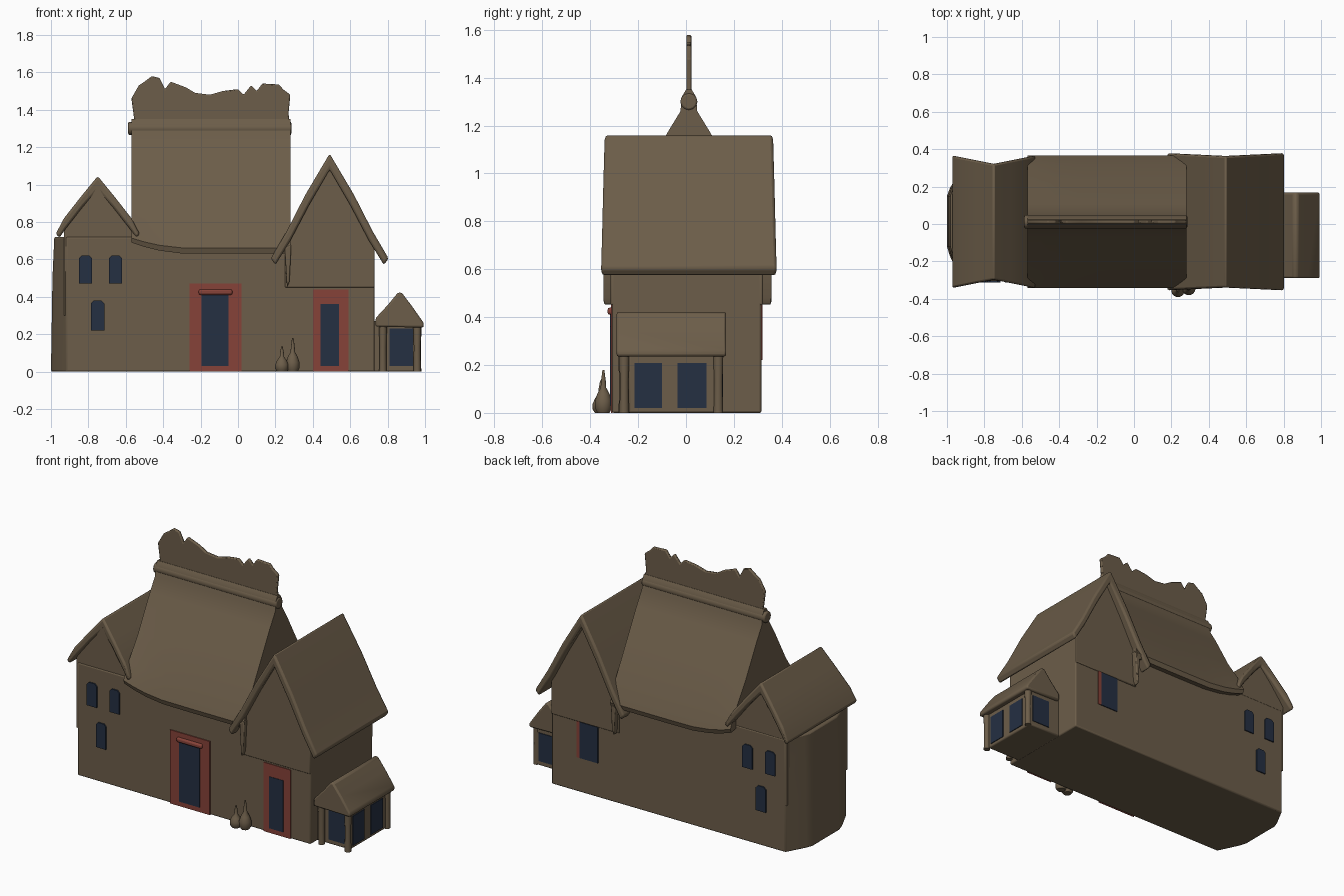
import bpy, bmesh, math
from mathutils import Vector

cube = bpy.data.objects.get("Cube")
if cube:
    bpy.data.objects.remove(cube, do_unlink=True)


def material(name, rgb):
    m = bpy.data.materials.new(name)
    m.use_nodes = True
    m.diffuse_color = (*rgb, 1)
    m.node_tree.nodes["Principled BSDF"].inputs["Base Color"].default_value = (*rgb, 1)
    return m


BROWN = material("brown_plaster", (0.15, 0.11, 0.067))
RED = material("faded_red", (0.24, 0.055, 0.04))
BLUE = material("dark_blue", (0.018, 0.029, 0.055))


def finish(name, bm, mat, bevel=0, segments=2):
    bmesh.ops.recalc_face_normals(bm, faces=bm.faces)
    mesh = bpy.data.meshes.new(name)
    bm.to_mesh(mesh)
    bm.free()
    mesh.materials.append(mat)
    ob = bpy.data.objects.new(name, mesh)
    bpy.context.collection.objects.link(ob)
    bpy.ops.object.select_all(action="DESELECT")
    bpy.context.view_layer.objects.active = ob
    ob.select_set(True)
    bpy.ops.object.shade_smooth_by_angle(angle=math.radians(35))
    if bevel:
        mod = ob.modifiers.new("soft_edges", "BEVEL")
        mod.width, mod.segments = bevel, segments
        mod.limit_method = "ANGLE"
    return ob


def loft(name, rings, mat, bevel=0):
    """Skin a list of closed rings and cap both ends."""
    bm = bmesh.new()
    rows = [[bm.verts.new(p) for p in ring] for ring in rings]
    n = len(rows[0])
    for a, b in zip(rows, rows[1:]):
        for i in range(n):
            j = (i + 1) % n
            bm.faces.new((a[i], a[j], b[j], b[i]))
    bm.faces.new(rows[0])
    bm.faces.new(rows[-1])
    return finish(name, bm, mat, bevel)


def prism_y(name, outline, y0, y1, mat, bevel=0):
    return loft(name, [[(x, y, z) for x, z in outline] for y in (y0, y1)], mat, bevel)


def box(name, x, y, z, mat, bevel=0):
    return prism_y(name, [(x[0], z[0]), (x[1], z[0]), (x[1], z[1]), (x[0], z[1])],
                   y[0], y[1], mat, bevel)


def gable_roof(name, cx, cy, outer, inner, depth, recess):
    """Thick folded roof; the verge is pulled in toward the ridge by recess."""
    def both(half):
        return [(-x, z) for x, z in reversed(half[1:])] + half
    bm = bmesh.new()
    reach = outer[-1][0]

    def row(half, side):
        return [bm.verts.new((cx + x, cy + side * (depth - recess * (1 - abs(x) / reach)), z))
                for x, z in both(half)]
    of, inf, ob, inb = row(outer, -1), row(inner, -1), row(outer, 1), row(inner, 1)
    for i in range(len(of) - 1):
        for p, q in ((of, ob), (inf, inb), (of, inf), (ob, inb)):
            bm.faces.new((p[i], p[i + 1], q[i + 1], q[i]))
    for i in (0, -1):
        bm.faces.new((of[i], ob[i], inb[i], inf[i]))
    return finish(name, bm, BROWN, 0.012)


def lathe(name, profile, x, y, z=0, sides=14):
    rings = [[(x + r * math.cos(k * math.tau / sides), y + r * math.sin(k * math.tau / sides), z + h)
              for k in range(sides)] for r, h in profile]
    return loft(name, rings, BROWN)


# Main walls with a chamfered left end
plan = [(0.73, -0.31), (0.73, 0.315), (-0.92, 0.31), (-0.985, 0.19), (-1, 0.15),
        (-1, -0.12), (-0.985, -0.17), (-0.92, -0.305)]
loft("main_walls", [[(x + lean * (x < -0.95), y, z) for x, y in plan]
                    for z, lean in ((0, 0), (0.5, 0.008), (0.72, 0.018))], BROWN, 0.008)

# Gable walls of the two wings
prism_y("left_gable_wall", [(-0.93, 0.3), (-0.57, 0.3), (-0.57, 0.76), (-0.75, 0.99), (-0.93, 0.76)],
        -0.3, 0.308, BROWN)
prism_y("right_gable_wall", [(0.25, 0.45), (0.73, 0.45), (0.73, 0.68), (0.49, 1.1), (0.25, 0.68)],
        -0.316, 0.322, BROWN, 0.006)

# Wing roofs
gable_roof("left_roof", -0.75, 0.012,
           [(0, 1.045), (0.09, 0.935), (0.18, 0.82), (0.225, 0.735)],
           [(0, 0.97), (0.08, 0.88), (0.17, 0.765), (0.205, 0.715)], 0.355, 0.045)
gable_roof("right_roof", 0.49, 0.012,
           [(0, 1.165), (0.13, 0.945), (0.23, 0.75), (0.315, 0.605)],
           [(0, 1.08), (0.11, 0.89), (0.21, 0.7), (0.29, 0.57)], 0.367, 0.015)

# Main roof with sagging eaves
half = [(0.3, 0.64), (0.345, 0.63), (0.355, 0.66), (0.305, 0.78), (0.205, 0.96),
        (0.09, 1.17), (0.035, 1.26), (0.03, 1.32), (0.012, 1.35)]
section = half + [(-y, z) for y, z in reversed(half)]


def sag(x, z):
    lift = 0.06 * max(0, (-x - 0.25) / 0.32) ** 2
    return z + lift * max(0, 1 - (z - 0.63) / 0.3)


loft("main_roof", [[(x, y + 0.012, sag(x, z)) for y, z in section]
                   for x in (-0.57, -0.5, -0.42, -0.3, -0.1, 0.1, 0.28)], BROWN)

# Ridge roll and ragged crest
ring = [(0.012 + 0.036 * math.cos(a * math.tau / 12), 1.3 + 0.036 * math.sin(a * math.tau / 12))
        for a in range(12)]
loft("ridge_roll", [[(x, y, z) for y, z in ring] for x in (-0.587, 0.285)], BROWN, 0.008)
crest = [(-0.565, 1.3), (-0.555, 1.35), (-0.57, 1.46), (-0.53, 1.53), (-0.5, 1.55), (-0.46, 1.58),
         (-0.42, 1.57), (-0.39, 1.51), (-0.36, 1.55), (-0.28, 1.52), (-0.23, 1.49), (-0.15, 1.48),
         (-0.08, 1.5), (0, 1.51), (0.03, 1.48), (0.07, 1.53), (0.1, 1.5), (0.13, 1.54),
         (0.22, 1.535), (0.24, 1.51), (0.28, 1.48), (0.27, 1.38), (0.28, 1.3)]
prism_y("ridge_crest", crest, 0.002, 0.022, BROWN, 0.006)

# Hanging eave boards beside the right gable
for side, y in (("front", (-0.345, -0.3)), ("back", (0.3, 0.358))):
    prism_y(side + "_eave_board", [(0.25, 0.66), (0.285, 0.68), (0.275, 0.48), (0.262, 0.45)],
            y[0], y[1], BROWN, 0.006)


# Painted openings: thin plates on the front or back walls
def plate(name, x, z, y, mat, thick=0.006):
    box(name, x, (y - thick / 2, y + thick / 2), z, mat)


wall_y = {"front": -0.31, "back": 0.314}
for side, y in wall_y.items():
    for label, x, z in (("outer", (-0.85, -0.78), (0.47, 0.62)),
                        ("inner", (-0.69, -0.62), (0.47, 0.62)),
                        ("lower", (-0.785, -0.715), (0.22, 0.38))):
        cut = 0.015
        outline = [(x[0], z[0]), (x[1], z[0]), (x[1], z[1] - cut), (x[1] - cut, z[1]),
                   (x[0] + cut, z[1]), (x[0], z[1] - cut)]
        prism_y(f"{side}_{label}_window", outline, y - 0.004, y + 0.004, BLUE)

for label, x, top, rx, rtop in (("main", (-0.195, -0.05), 0.41, (-0.26, 0.02), 0.47),
                                ("right", (0.44, 0.54), 0.36, (0.4, 0.59), 0.44)):
    plate(label + "_door_surround", rx, (0, rtop), -0.311, RED)
    plate(label + "_door", x, (0.03, top), -0.314, BLUE)
box("main_door_lintel", (-0.21, -0.03), (-0.328, -0.3), (0.41, 0.44), RED, 0.01)

plate("back_window", (0.4, 0.53), (0.22, 0.45), 0.317, BLUE)
plate("back_window_red_edge", (0.53, 0.55), (0.22, 0.46), 0.317, RED)

# Side porch
box("porch_walls", (0.72, 0.96), (-0.24, 0.15), (0, 0.27), BROWN, 0.008)
porch = [(0.735, 0.24), (0.735, 0.285), (0.8, 0.355), (0.855, 0.422), (0.875, 0.422),
         (0.93, 0.35), (0.993, 0.26), (0.993, 0.235)]
prism_y("porch_roof", porch, -0.29, 0.168, BROWN, 0.022)
for label, x, y in (("front_inner", 0.775, -0.262), ("front_outer", 0.958, -0.258),
                    ("back_outer", 0.96, 0.135)):
    lathe(label + "_porch_post", [(0.02, 0), (0.018, 0.13), (0.022, 0.26)], x, y)
plate("porch_front_window", (0.81, 0.935), (0.03, 0.23), -0.242, BLUE)
plate("porch_back_window", (0.81, 0.935), (0.03, 0.21), 0.152, BLUE)
for label, y in (("front", (-0.215, -0.1)), ("back", (-0.035, 0.085))):
    box(f"porch_side_{label}_window", (0.958, 0.965), y, (0.02, 0.208), BLUE)

# Gourd-shaped sacks by the wall
sack = [(0.026, 0), (0.036, 0.02), (0.036, 0.05), (0.026, 0.08), (0.012, 0.105), (0.01, 0.135), (0.004, 0.18)]
for label, x, y, k in (("left", 0.235, -0.355, 0.75), ("right", 0.293, -0.345, 1.0)):
    lathe(label + "_sack", [(r, h * k) for r, h in sack], x, y)
